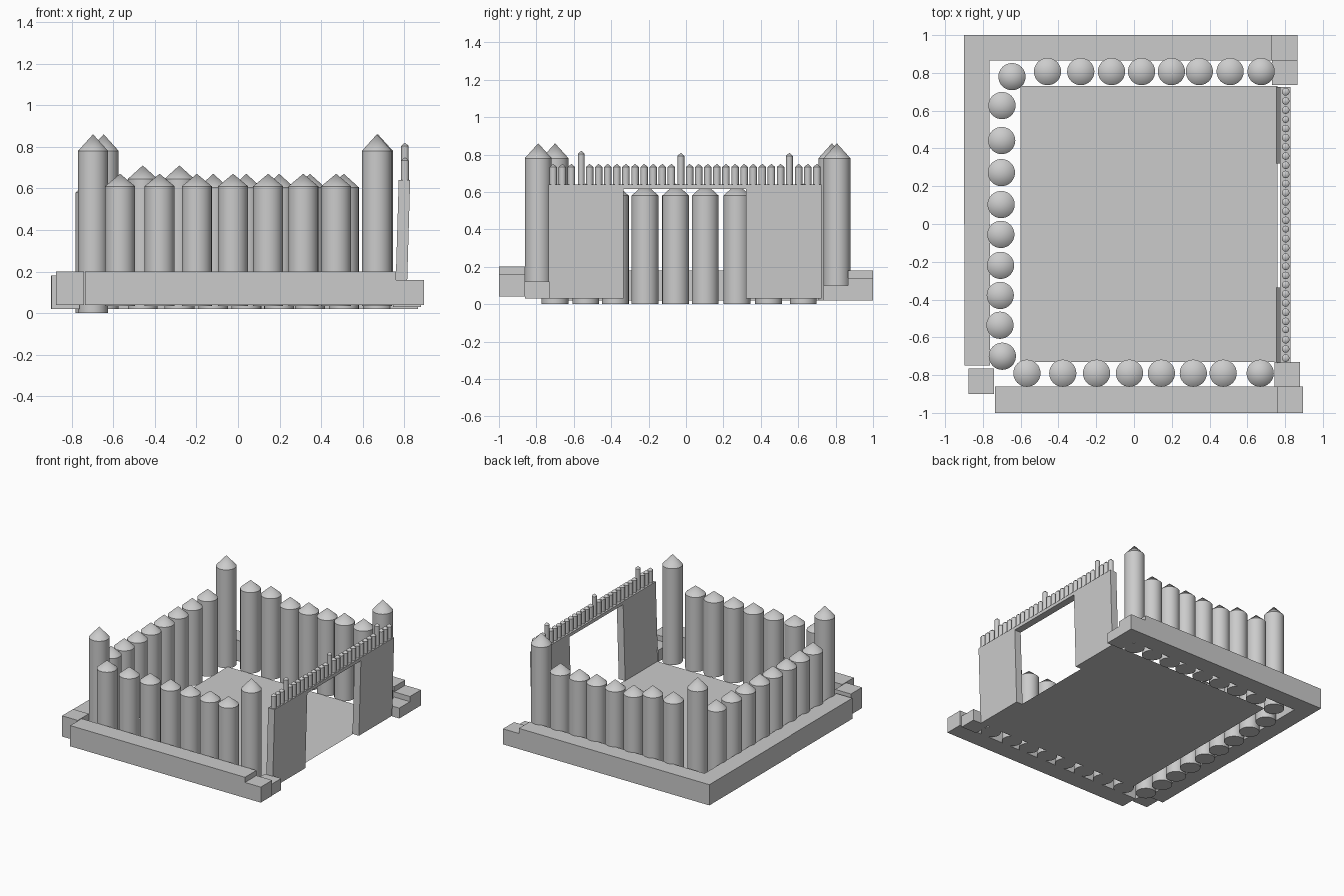
import bpy, bmesh
from math import cos, sin, pi, radians

if "Cube" in bpy.data.objects:
    bpy.data.objects.remove(bpy.data.objects["Cube"])


def finish(name, bm, smooth=False):
    bmesh.ops.recalc_face_normals(bm, faces=bm.faces)
    me = bpy.data.meshes.new(name)
    bm.to_mesh(me)
    bm.free()
    if smooth:
        me.shade_smooth()
        me.set_sharp_from_angle(angle=radians(30))
    ob = bpy.data.objects.new(name, me)
    bpy.context.collection.objects.link(ob)
    return ob


def add_box(bm, x0, x1, y0, y1, z0, z1, lean=0.0):
    """Box from its limits; lean shifts the top along x."""
    vs = [bm.verts.new((x + lean * k, y, z))
          for k, z in ((0, z0), (1, z1))
          for x, y in ((x0, y0), (x1, y0), (x1, y1), (x0, y1))]
    for f in ((3, 2, 1, 0), (4, 5, 6, 7), (0, 1, 5, 4),
              (1, 2, 6, 5), (2, 3, 7, 6), (3, 0, 4, 7)):
        bm.faces.new([vs[i] for i in f])


def boxes(name, *limits):
    bm = bmesh.new()
    for b in limits:
        add_box(bm, *b)
    return finish(name, bm)


def add_stake(bm, x, y, r, z0, shoulder, tip, sides=32):
    """Round log with a pointed top."""
    low, top = ([bm.verts.new((x + r * cos(2 * pi * i / sides),
                               y + r * sin(2 * pi * i / sides), z))
                 for i in range(sides)] for z in (z0, shoulder))
    apex = bm.verts.new((x, y, tip))
    bm.faces.new(low[::-1])
    for i in range(sides):
        j = (i + 1) % sides
        bm.faces.new((low[i], low[j], top[j], top[i]))
        bm.faces.new((top[i], top[j], apex))


def posts(name, points, z0, shoulder, tip):
    bm = bmesh.new()
    for x, y in points:
        add_stake(bm, x, y, 0.072, z0, shoulder, tip)
    return finish(name, bm, True)


# Floor sheet
bm = bmesh.new()
bm.faces.new([bm.verts.new(p) for p in ((-0.6, -0.73, 0.03), (0.76, -0.73, 0.03),
                                        (0.76, 0.73, 0.03), (-0.6, 0.73, 0.03))])
finish("floor", bm)

# Two-course foundation beams
boxes("front_beam",
      (-0.6, 0.895, -1, -0.86, 0.04, 0.12), (-0.6, 0.76, -1, -0.86, 0.12, 0.2),
      (0.76, 0.895, -1, -0.86, 0.12, 0.16))
boxes("front_beam_end",
      (-0.735, -0.6, -1, -0.86, 0.04, 0.12), (-0.735, -0.6, -1, -0.86, 0.12, 0.2))
boxes("front_left_corner_block",
      (-0.875, -0.74, -0.9, -0.765, 0.04, 0.12), (-0.875, -0.74, -0.9, -0.765, 0.12, 0.2))
boxes("front_right_corner_block", (0.745, 0.88, -0.86, -0.73, 0.03, 0.12))
boxes("back_beam",
      (-0.765, 0.865, 0.865, 1, 0.02, 0.1), (-0.765, 0.73, 0.865, 1, 0.1, 0.18),
      (0.73, 0.865, 0.865, 1, 0.1, 0.14))
boxes("back_right_corner_block", (0.73, 0.865, 0.735, 0.865, 0.02, 0.1))
boxes("left_beam",
      (-0.9, -0.765, 0, 1, 0.02, 0.18), (-0.897, -0.762, -0.75, 0, 0.02, 0.18))

# Palisade walls
front_x = (-0.567, -0.377, -0.198, -0.024, 0.145, 0.314, 0.472)
back_x = (-0.119, 0.04, 0.198, 0.346, 0.509)
left_y = (0.627, 0.442, 0.272, 0.103, -0.055, -0.219, -0.378, -0.536)
posts("front_posts", [(x, -0.79) for x in front_x], 0.035, 0.61, 0.67)
posts("back_posts", [(x, 0.807) for x in back_x], 0.02, 0.605, 0.67)
posts("back_raised_posts", [(-0.458, 0.807), (-0.282, 0.807)], 0.02, 0.645, 0.71)
posts("left_posts", [(-0.699 - 0.0015 * i, y) for i, y in enumerate(left_y)],
      0.0, 0.58, 0.645)

# Tall corner posts
for name, x, y, z0 in (("front_left", -0.697, -0.70, 0.0), ("front_right", 0.668, -0.79, 0.035),
                       ("back_left", -0.646, 0.78, 0.02), ("back_right", 0.673, 0.807, 0.02)):
    posts(name + "_corner_post", [(x, y)], z0, 0.78, 0.86)

# Leaning gate panels and lintel
boxes("gate_panel_front", (0.755, 0.81, -0.735, -0.335, 0.03, 0.64, 0.018))
boxes("gate_panel_back", (0.755, 0.81, 0.32, 0.725, 0.03, 0.64, 0.018))
boxes("gate_lintel", (0.772, 0.828, -0.335, 0.32, 0.615, 0.64))

# Small stakes along the gate top
bm = bmesh.new()
tall = {3: 0.82, 14: 0.81, 26: 0.81}
n = 30
for i in range(n):
    y = -0.71 + 1.41 * i / (n - 1)
    if i in tall:
        y = {3: -0.56, 14: -0.027, 26: 0.553}[i]
    tip = tall.get(i, 0.75)
    add_stake(bm, 0.803, y, 0.018 if i in tall else 0.02, 0.64, tip - 0.017, tip, 16)
finish("gate_stakes", bm, True)
